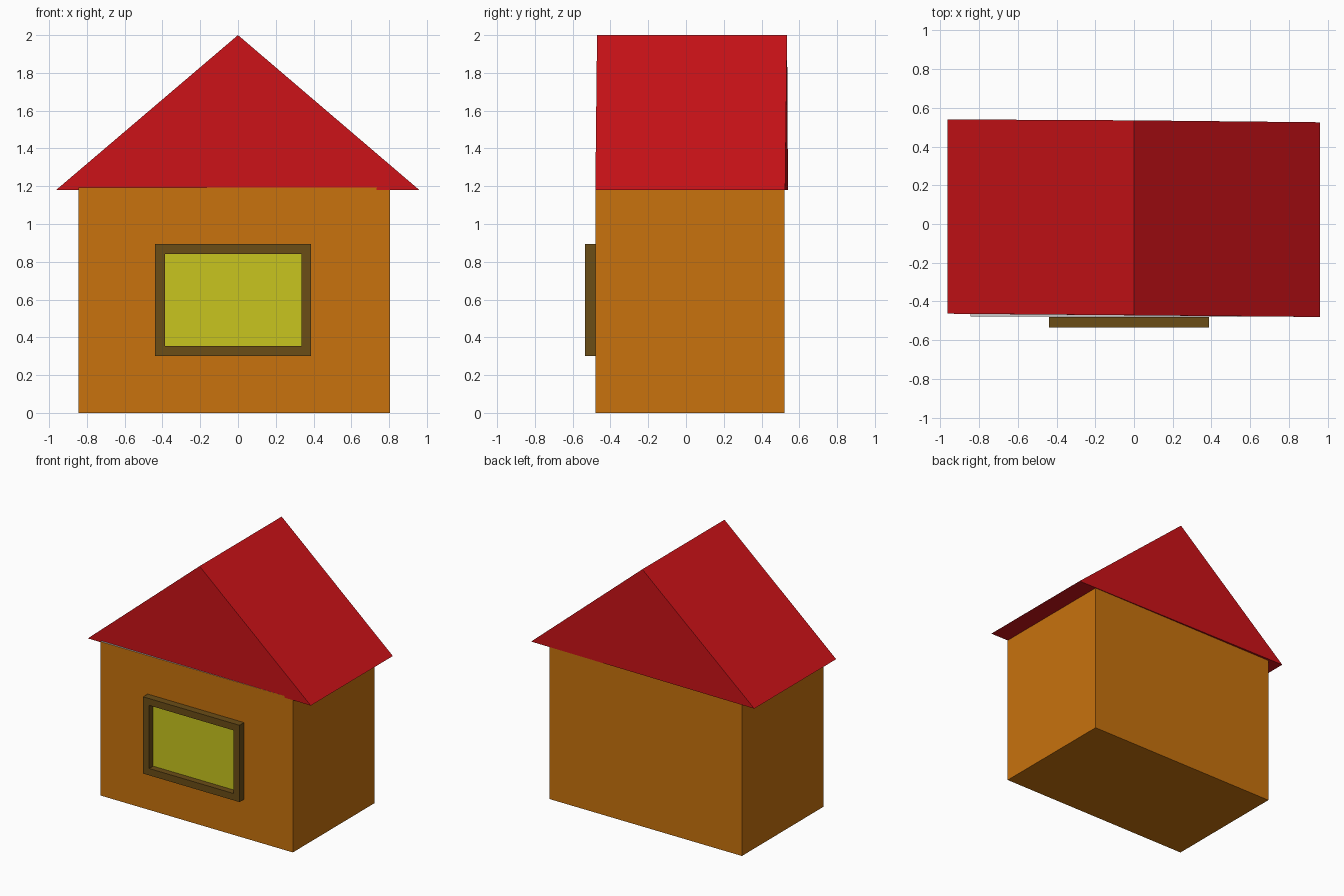
import bpy, bmesh

if "Cube" in bpy.data.objects:
    bpy.data.objects.remove(bpy.data.objects["Cube"])


def material(name, rgb):
    m = bpy.data.materials.new(name)
    m.diffuse_color = (*rgb, 1)
    m.use_nodes = True
    m.node_tree.nodes["Principled BSDF"].inputs["Base Color"].default_value = m.diffuse_color
    return m


def finish(name, bm, mats):
    bmesh.ops.recalc_face_normals(bm, faces=bm.faces)
    mesh = bpy.data.meshes.new(name)
    bm.to_mesh(mesh)
    bm.free()
    for m in mats:
        mesh.materials.append(m)
    obj = bpy.data.objects.new(name, mesh)
    bpy.context.collection.objects.link(obj)
    return obj


def add_box(bm, lo, hi):
    verts = bmesh.ops.create_cube(bm, size=1)["verts"]
    for v in verts:
        v.co = [(a + b) / 2 + c * (b - a) for a, b, c in zip(lo, hi, v.co)]


orange = material("wall_orange", (0.58, 0.17, 0.004))
red = material("roof_red", (0.6, 0.006, 0.009))
brown = material("frame_brown", (0.147, 0.074, 0.008))
yellow = material("pane_yellow", (0.58, 0.56, 0.013))
grey = material("ceiling_grey", (0.7, 0.7, 0.7))

# House body, with an unpainted top under the roof
bm = bmesh.new()
add_box(bm, (-0.845, -0.478, 0), (0.805, 0.522, 1.193))
bm.normal_update()
for f in bm.faces:
    f.material_index = 1 if f.normal.z > 0.5 else 0
finish("walls", bm, [orange, grey])

# Gable roof: triangular prism, very slightly turned
bm = bmesh.new()
profile = [(-0.963, 1.18), (0, 2.0), (0.96, 1.18)]
front = [bm.verts.new((x, y, z)) for (x, z), y in zip(profile, (-0.463, -0.471, -0.48))]
back = [bm.verts.new((x, y, z)) for (x, z), y in zip(profile, (0.54, 0.535, 0.525))]
bm.faces.new(front)
bm.faces.new(back)
for i in range(3):
    j = (i + 1) % 3
    bm.faces.new((front[i], front[j], back[j], back[i]))
finish("roof", bm, [red])

# Window frame: rectangular ring with depth
bm = bmesh.new()
outer = [(-0.44, 0.30), (0.387, 0.30), (0.387, 0.895), (-0.44, 0.895)]
inner = [(-0.387, 0.353), (0.335, 0.353), (0.335, 0.842), (-0.387, 0.842)]
rings = [[bm.verts.new((x, y, z)) for x, z in loop]
         for loop, y in ((outer, -0.535), (inner, -0.535), (inner, -0.479), (outer, -0.479))]
for r in range(4):
    a, b = rings[r], rings[(r + 1) % 4]
    for i in range(4):
        j = (i + 1) % 4
        bm.faces.new((a[i], a[j], b[j], b[i]))
finish("window_frame", bm, [brown])

# Window pane, just proud of the wall
bm = bmesh.new()
add_box(bm, (-0.387, -0.486, 0.353), (0.335, -0.479, 0.842))
finish("window_pane", bm, [yellow])
